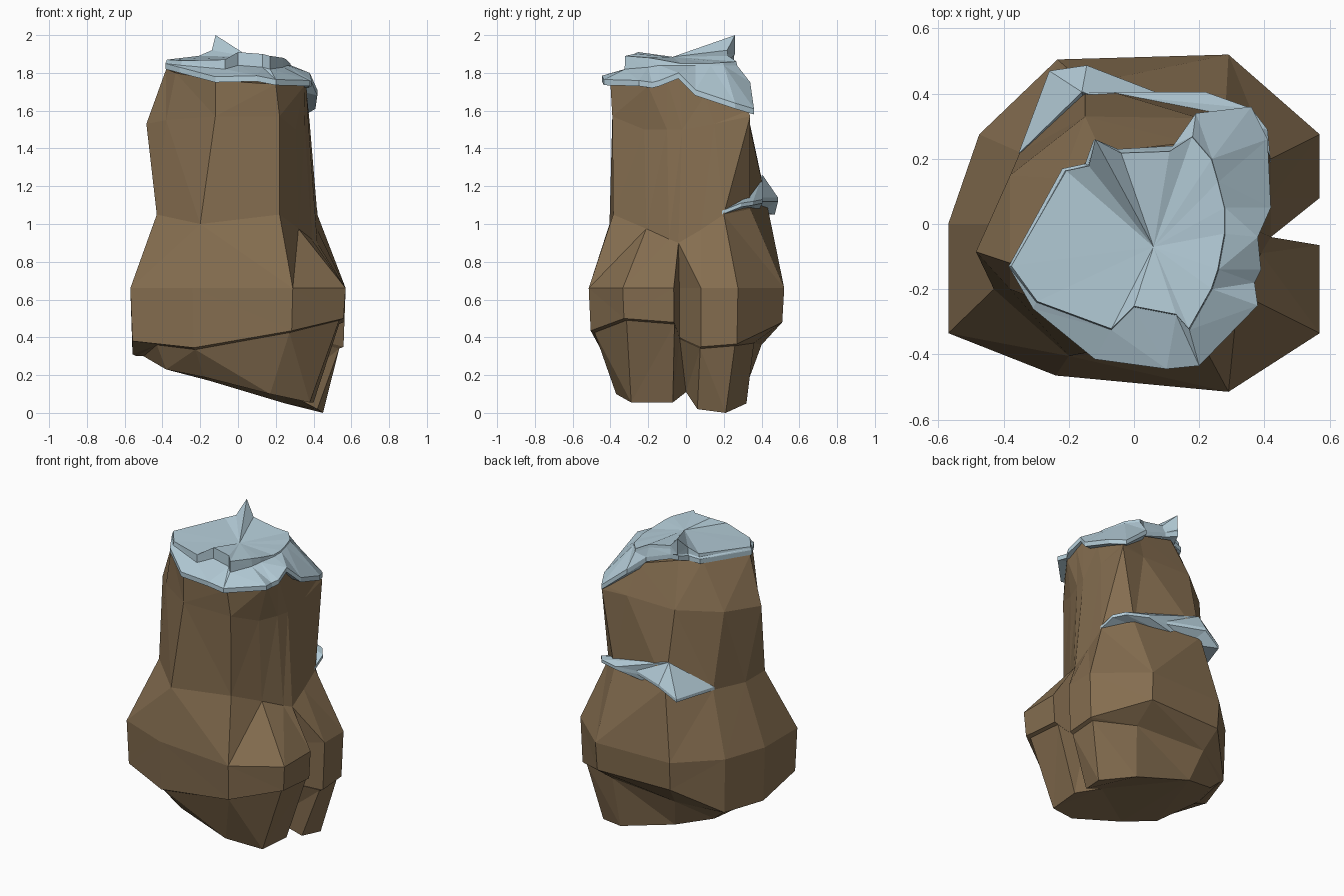
import bpy, bmesh


def material(name, rgb):
    m = bpy.data.materials.new(name)
    m.diffuse_color = (*rgb, 1)
    return m


ROCK = material("brown rock", (0.235, 0.155, 0.080))
SNOW = material("pale snow", (0.46, 0.61, 0.69))


def loft(name, rings, mat, bottom=None, top=None):
    """Join equal-length rings with flat faces; close the ends with a fan or a polygon."""
    bm = bmesh.new()
    loops = [[bm.verts.new(p) for p in r] for r in rings]
    n = len(loops[0])
    for a, b in zip(loops, loops[1:]):
        for i in range(n):
            j = (i + 1) % n
            bm.faces.new((a[i], a[j], b[j], b[i]))
    for ring, tip in ((loops[0][::-1], bottom), (loops[-1], top)):
        if tip:
            c = bm.verts.new(tip)
            for i in range(n):
                bm.faces.new((ring[i], ring[(i + 1) % n], c))
        else:
            bm.faces.new(ring)
    bmesh.ops.triangulate(bm, faces=bm.faces[:])
    bmesh.ops.recalc_face_normals(bm, faces=bm.faces[:])
    me = bpy.data.meshes.new(name)
    bm.to_mesh(me)
    bm.free()
    me.materials.append(mat)
    ob = bpy.data.objects.new(name, me)
    bpy.context.collection.objects.link(ob)
    return ob


# Rock body: twelve columns, counter-clockwise from front left; column 5 is the side cleft
belt = [(-.57, -.335), (-.24, -.465), (.29, -.515), (.57, -.335), (.57, -.065), (.38, -.035),
        (.57, .08), (.57, .275), (.29, .52), (-.235, .505), (-.475, .275), (-.57, 0)]
belt_low_z = [.38, .345, .435, .50, .48, .40, .35, .365, .48, .48, .31, .31]
foot = [(-.38, -.24, .23), (-.18, -.33, .19), (.17, -.37, .10), (.38, -.29, .055),
        (.40, -.07, .055), (.25, 0, .11), (.42, .06, .02), (.45, .21, 0),
        (.25, .32, .05), (-.15, .33, .17), (-.38, .25, .24), (-.50, 0, .30)]
waist = [(-.43, -.20, 1.05), (-.20, -.405, 1.0), (.22, -.385, 1.05), (.32, -.21, .975),
         (.39, -.09, .92), (.42, -.04, .90), (.42, .08, .97), (.42, .20, 1.05),
         (.28, .34, 1.08), (-.15, .43, 1.10), (-.35, .22, 1.06), (-.43, 0, 1.05)]
shoulder = [(-.38, -.20, 1.55), (-.12, -.39, 1.57), (.22, -.39, 1.57), (.305, -.22, 1.50),
            (.355, -.10, 1.50), (.375, -.02, 1.50), (.38, .15, 1.53), (.37, .34, 1.57),
            (.20, .325, 1.57), (-.15, .33, 1.57), (-.38, .15, 1.55), (-.485, -.085, 1.53)]
crown = [(-.33, -.22, 1.80), (-.12, -.39, 1.76), (.20, -.40, 1.74), (.35, -.20, 1.73),
         (.36, -.10, 1.76), (.36, -.04, 1.78), (.365, .10, 1.68), (.36, .33, 1.60),
         (.17, .25, 1.76), (-.10, .22, 1.84), (-.22, .14, 1.84), (-.38, -.12, 1.82)]
belt_top = [(x, y, .66) for x, y in belt]
belt_low = [(x * .98, y * .98, z) for (x, y), z in zip(belt, belt_low_z)]
under = [(x * .94, y * .94, z - .01) for (x, y), z in zip(belt, belt_low_z)]
# Deeper overhangs at the front left corner and along the back
under[0], under[8], under[9] = (-.43, -.26, .36), (.28, .36, .37), (-.20, .40, .36)
loft("rock_body", [foot, under, belt_low, belt_top, waist, shoulder, crown], ROCK,
     top=(0, -.07, 1.8))

# Snow cap: drooping outer edge, then a stepped inner tier (x, y, low z, high z)
edge = [(-.385, -.13, 1.82), (-.31, -.26, 1.80), (-.12, -.415, 1.75), (.10, -.445, 1.755),
        (.20, -.435, 1.735), (.38, -.25, 1.73), (.37, -.18, 1.72), (.39, -.14, 1.73),
        (.38, -.04, 1.77), (.42, .05, 1.68), (.41, .26, 1.61), (.36, .36, 1.58),
        (.19, .34, 1.72), (.12, .24, 1.78), (-.05, .23, 1.84), (-.125, .255, 1.86),
        (-.15, .185, 1.84), (-.22, .17, 1.83)]
tier = [(-.38, -.13, 1.86, 1.87), (-.30, -.24, 1.84, 1.865), (-.07, -.325, 1.82, 1.87),
        (0, -.255, 1.84, 1.91), (.13, -.28, 1.83, 1.90), (.17, -.325, 1.82, 1.89),
        (.24, -.20, 1.83, 1.88), (.26, -.14, 1.84, 1.87), (.28, -.03, 1.84, 1.85),
        (.28, .05, 1.84, 1.85), (.26, .13, 1.84, 1.85), (.24, .20, 1.84, 1.855),
        (.18, .27, 1.84, 1.86), (.11, .225, 1.87, 1.89), (-.04, .22, 1.90, 1.92),
        (-.12, .26, 1.90, 2.0), (-.14, .18, 1.88, 1.92), (-.21, .165, 1.87, 1.89)]
rim = [(x, y, z + .03) for x, y, z in edge]
step_low = [(x, y, a) for x, y, a, b in tier]
step_high = [(x * .99, y * .99 if b < 2 else y, b) for x, y, a, b in tier]
loft("snow_cap", [edge, rim, step_low, step_high], SNOW,
     bottom=(0, -.07, 1.79), top=(.06, -.07, 1.885))

# Snow patch lying on the back ledge, running round to the right side
patch = [(-.355, .215, 1.06), (-.15, .36, 1.10), (.15, .30, 1.12), (.42, .19, 1.05),
         (.41, .29, 1.09), (.36, .355, 1.10), (.22, .405, 1.11), (.08, .40, 1.12),
         (-.145, .487, 1.12), (-.26, .47, 1.05)]
loft("ledge_snow", [patch, [(x, y, z + .02) for x, y, z in patch]], SNOW,
     bottom=(-.1, .38, 1.06), top=(-.16, .405, 1.26))
